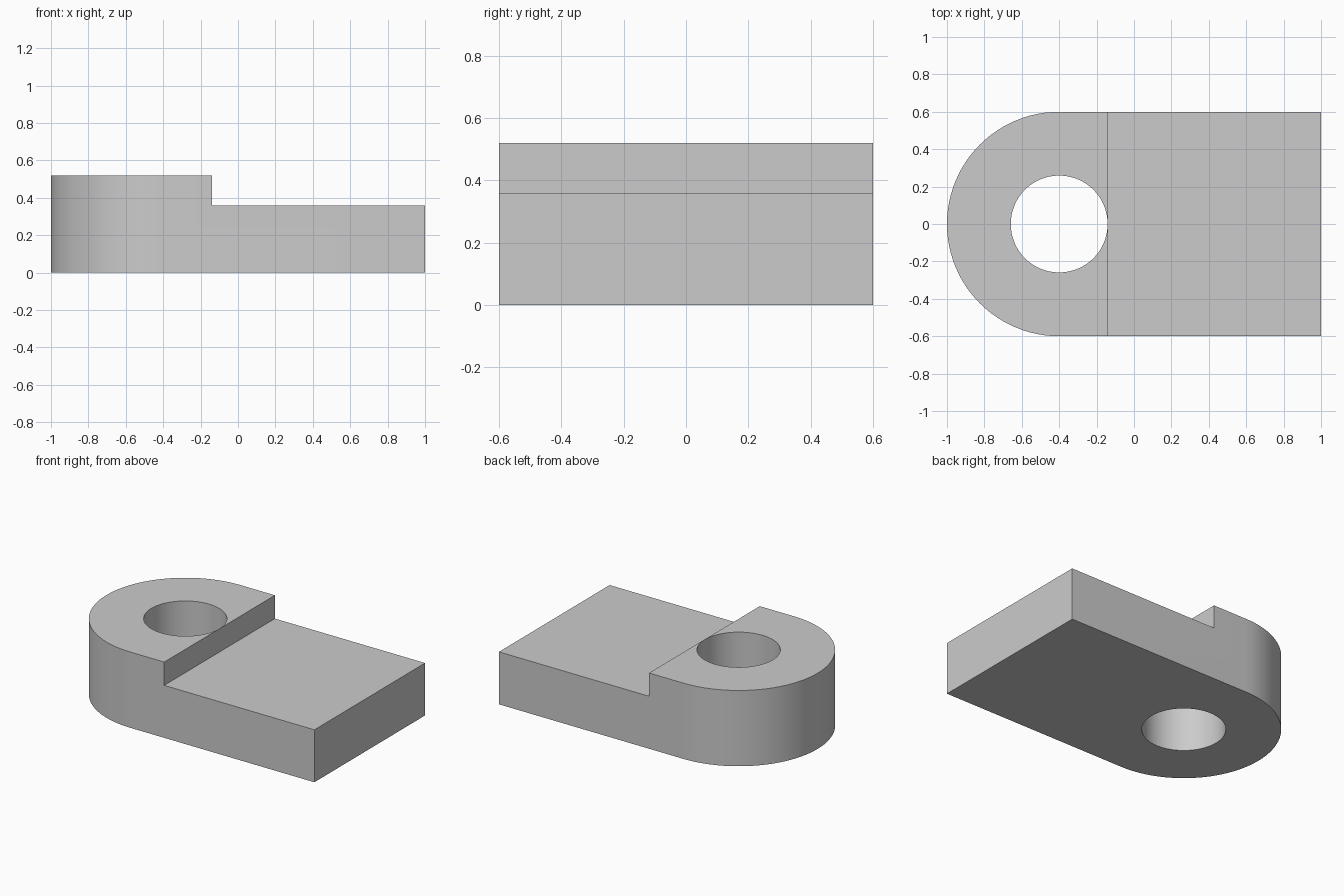
import bpy
import bmesh
from math import pi, sin, cos, radians

if "Cube" in bpy.data.objects:
    bpy.data.objects.remove(bpy.data.objects["Cube"], do_unlink=True)

HALF_WIDTH = 0.6
HOLE_X, HOLE_RADIUS = -0.4, 0.259
STEP_X, STEP_Z, TOP_Z = -0.14, 0.36, 0.52

grey = bpy.data.materials.new("plain_grey")
grey.use_nodes = True
colour = (0.6, 0.6, 0.6, 1)
grey.diffuse_color = colour
grey.node_tree.nodes["Principled BSDF"].inputs["Base Color"].default_value = colour


def extrude_profile(name, points, bottom, top):
    """Solid made by raising a flat outline from bottom to top."""
    bm = bmesh.new()
    face = bm.faces.new([bm.verts.new((x, y, bottom)) for x, y in points])
    raised = bmesh.ops.extrude_face_region(bm, geom=[face])
    verts = [v for v in raised["geom"] if isinstance(v, bmesh.types.BMVert)]
    bmesh.ops.translate(bm, verts=verts, vec=(0, 0, top - bottom))
    bmesh.ops.recalc_face_normals(bm, faces=bm.faces)
    mesh = bpy.data.meshes.new(name)
    bm.to_mesh(mesh)
    bm.free()
    obj = bpy.data.objects.new(name, mesh)
    bpy.context.collection.objects.link(obj)
    obj.data.materials.append(grey)
    return obj


def arc(radius, start, sweep, steps):
    return [(HOLE_X + radius * cos(start + sweep * i / steps),
             radius * sin(start + sweep * i / steps)) for i in range(steps + 1)]


# Plate with one rounded end
outline = arc(HALF_WIDTH, pi / 2, pi, 48) + [(1, -HALF_WIDTH), (1, HALF_WIDTH)]
plate = extrude_profile("stepped_plate", outline, 0, TOP_Z)

# Cutters for the lowered shelf and the round hole
shelf = extrude_profile(
    "shelf_cutter", [(STEP_X, -1), (2, -1), (2, 1), (STEP_X, 1)], STEP_Z, 1)
hole = extrude_profile(
    "hole_cutter", arc(HOLE_RADIUS, 0, 2 * pi, 64)[:-1], -0.5, 1)

bpy.ops.object.select_all(action="DESELECT")
bpy.context.view_layer.objects.active = plate
plate.select_set(True)
for cutter in (shelf, hole):
    mod = plate.modifiers.new(cutter.name, "BOOLEAN")
    mod.operation = "DIFFERENCE"
    mod.solver = "EXACT"
    mod.object = cutter
    bpy.ops.object.modifier_apply(modifier=mod.name)
    bpy.data.objects.remove(cutter, do_unlink=True)

bpy.ops.object.shade_smooth_by_angle(angle=radians(30))
